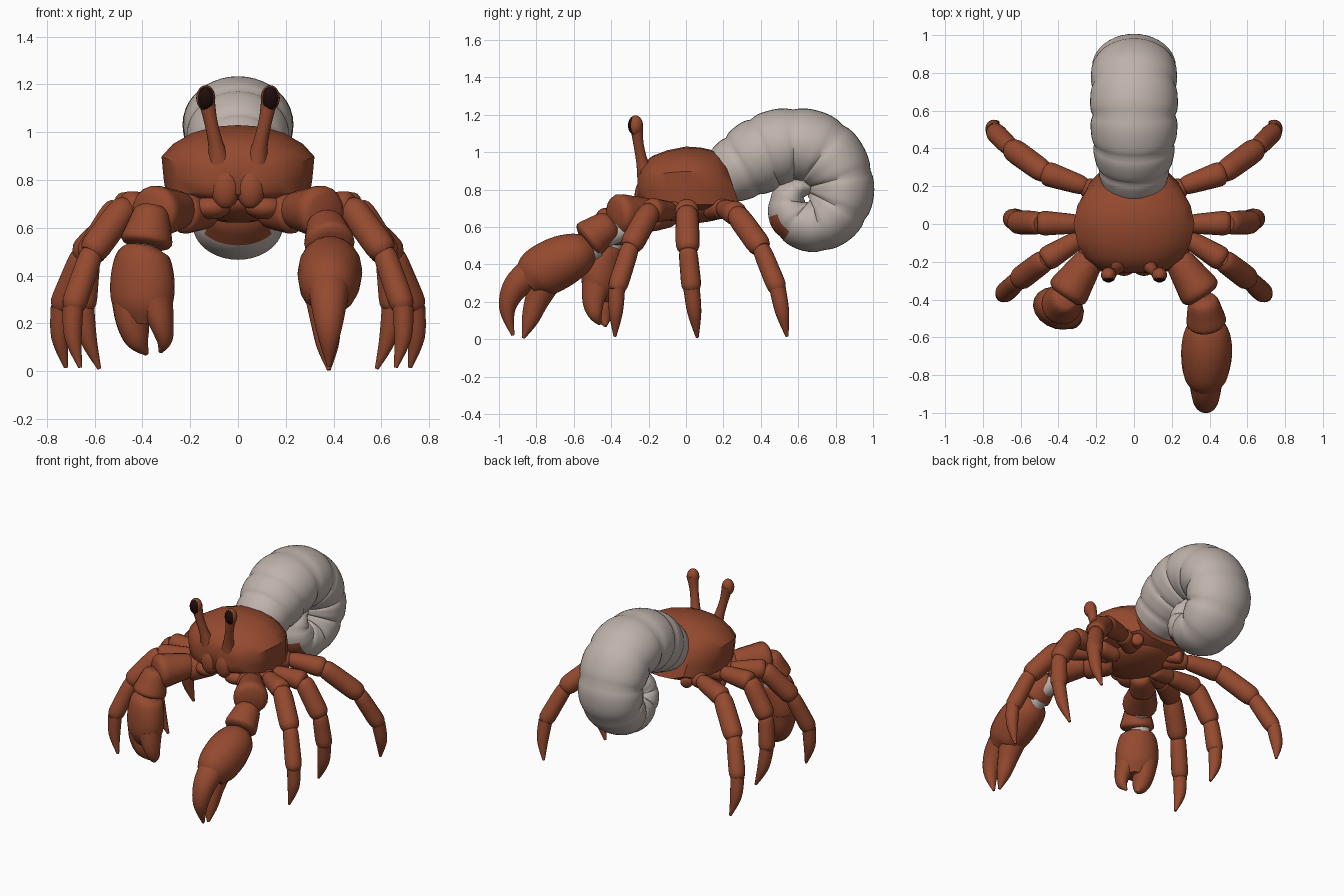
import bpy, bmesh, math
from mathutils import Vector

cube = bpy.data.objects.get("Cube")
if cube:
    bpy.data.objects.remove(cube, do_unlink=True)


def material(name, rgb):
    m = bpy.data.materials.new(name)
    m.use_nodes = True
    m.diffuse_color = (*rgb, 1)
    m.node_tree.nodes["Principled BSDF"].inputs["Base Color"].default_value = (*rgb, 1)
    return m


RED = material("rust red", (0.30, 0.068, 0.028))
GREY = material("warm grey", (0.52, 0.45, 0.41))
DARK = material("eye black", (0.012, 0.004, 0.003))
X, Y = Vector((1, 0, 0)), Vector((0, 1, 0))
TWIST = Vector((1, -0.4, 0)).normalized()


def skin(name, rings, mats, angle=50):
    """Join matching closed rings into one capped, smooth mesh."""
    bm = bmesh.new()
    loops = [[bm.verts.new(v) for v in ring] for ring in rings]
    n = len(loops[0])
    for a, b in zip(loops, loops[1:]):
        for i in range(n):
            j = (i + 1) % n
            bm.faces.new((a[i], a[j], b[j], b[i]))
    bm.faces.new(loops[0])
    bm.faces.new(loops[-1])
    bmesh.ops.recalc_face_normals(bm, faces=bm.faces)
    me = bpy.data.meshes.new(name)
    bm.to_mesh(me)
    bm.free()
    for m in mats:
        me.materials.append(m)
    ob = bpy.data.objects.new(name, me)
    bpy.context.collection.objects.link(ob)
    bpy.ops.object.select_all(action="DESELECT")
    ob.select_set(True)
    bpy.context.view_layer.objects.active = ob
    bpy.ops.object.shade_smooth_by_angle(angle=math.radians(angle))
    return ob


def tube(name, pts, mats=(RED,), ref=X, steps=5, sides=18, groove=0.0, side=1):
    """Curved tube through (x, y, z, radius[, radius along ref]) points."""
    pts = [(side * p[0], *p[1:], p[3])[:5] for p in pts]
    path = []
    for i in range(len(pts) - 1):
        p0, p1, p2 = pts[max(i - 1, 0)], pts[i], pts[i + 1]
        p3 = pts[min(i + 2, len(pts) - 1)]
        for k in range(steps + (i == len(pts) - 2)):
            t = k / steps
            q = [0.5 * (2 * b + (c - a) * t + (2 * a - 5 * b + 4 * c - d) * t * t
                        + (3 * b - a - 3 * c + d) * t ** 3)
                 for a, b, c, d in zip(p0, p1, p2, p3)]
            dip = 1 - groove * (1 - math.sin(math.pi * t)) ** 2
            path.append((Vector(q[:3]), max(q[3] * dip, 0.004), max(q[4] * dip, 0.004)))
    rings = []
    for i, (c, r, w) in enumerate(path):
        tan = (path[min(i + 1, len(path) - 1)][0] - path[max(i - 1, 0)][0]).normalized()
        u = tan.cross(ref).normalized()
        v = u.cross(tan)
        angles = [2 * math.pi * k / sides for k in range(sides)]
        rings.append([c + v * w * math.cos(a) + u * r * math.sin(a) for a in angles])
    return skin(name, rings, mats)


def blob(name, centre, size, mats=(RED,)):
    """Ellipsoid made from stacked rings."""
    c, rings = Vector(centre), []
    for i in range(1, 14):
        a = math.pi * i / 14
        rings.append([c + Vector((size[0] * math.sin(a) * math.cos(b),
                                  size[1] * math.sin(a) * math.sin(b),
                                  size[2] * math.cos(a)))
                      for b in (2 * math.pi * k / 20 for k in range(20))])
    return skin(name, rings, mats)


def segment(name, a, b, r0, r1, ref=X, side=1):
    """Armoured limb segment, flared towards its far end."""
    a, b = Vector(a), Vector(b)
    shape = ((-0.05, r0 * 0.7), (0.1, r0), (0.55, (r0 + r1) * 0.52), (0.92, r1), (1.05, r1 * 0.7))
    tube(name, [(*a.lerp(b, t), r) for t, r in shape], ref=ref, steps=3, side=side)


# Carapace: angular half profile swept from snout to sloping back edge
half = [(0, 1), (0.3, 0.98), (0.6, 0.9), (0.85, 0.76), (1, 0.6), (0.97, 0.3), (0.93, 0.06), (0.5, -0.06), (0, -0.08)]
profile = half + [(-x, z) for x, z in half[-2:0:-1]]
stations = [(-0.26, 0.09, 0.88, 0.75), (-0.24, 0.18, 0.93, 0.74), (-0.18, 0.26, 0.98, 0.72),
            (-0.1, 0.3, 1.01, 0.71), (0, 0.32, 1.03, 0.7), (0.1, 0.3, 1.025, 0.7),
            (0.18, 0.25, 1.01, 0.7), (0.23, 0.19, 0.99, 0.72)]
rings = []
for y, w, top, low in stations:
    ring = []
    for px, pz in profile:
        z = low + pz * (top - low)
        ring.append((px * w, y + max(y, 0) * 1.5 * (0.88 - z), z))
    rings.append(ring)
skin("carapace", rings, (RED,), 40)
blob("belly", (0, 0.02, 0.71), (0.2, 0.24, 0.09))

# Coiled abdomen, with a red plate where the coil turns under the body
coil = [(0, 0.19, 0.86, 0.15, 0.16), (0, 0.3, 0.925, 0.185, 0.195), (0, 0.425, 0.995, 0.208, 0.222),
        (0, 0.575, 1.04, 0.2, 0.232), (0, 0.73, 0.995, 0.197, 0.23), (0, 0.825, 0.86, 0.178, 0.225),
        (0, 0.81, 0.71, 0.172, 0.215), (0, 0.705, 0.615, 0.152, 0.195), (0, 0.585, 0.65, 0.138, 0.175),
        (0, 0.55, 0.74, 0.105, 0.15), (0, 0.6, 0.805, 0.07, 0.12), (0, 0.665, 0.81, 0.035, 0.08)]
shell = tube("coiled_abdomen", coil, (GREY, RED), steps=8, sides=40, groove=0.06)
for f in shell.data.polygons:
    dy, dz = f.center.y - 0.68, f.center.z - 0.78
    turn = math.degrees(math.atan2(dz, dy)) % 360
    if 211 < turn < 238 and math.hypot(dy, dz) > 0.19 and abs(f.center.x) < 0.135:
        f.material_index = 1

# Walking legs: hip, thigh, knee, shin and pointed foot
legs = {
    "front_leg": [(0.17, -0.03, 0.69), (0.29, -0.08, 0.685), (0.47, -0.19, 0.69), (0.61, -0.295, 0.5),
                  (0.69, -0.37, 0.27), (0.66, -0.38, 0.015)],
    "middle_leg": [(0.15, 0.01, 0.68), (0.29, 0.0, 0.69), (0.5, 0.005, 0.685), (0.625, 0.01, 0.48),
                   (0.645, 0.03, 0.27), (0.58, 0.06, 0.01)],
    "back_leg": [(0.13, 0.13, 0.69), (0.26, 0.2, 0.7), (0.47, 0.27, 0.67), (0.65, 0.4, 0.49),
                 (0.74, 0.49, 0.27), (0.72, 0.54, 0.015)],
}
sizes = [(0.053, 0.053), (0.05, 0.064), (0.06, 0.062), (0.049, 0.052)]
for side, word in ((1, "left"), (-1, "right")):
    for leg, p in legs.items():
        for part, a, b, (r0, r1) in zip(("hip", "thigh", "knee", "shin"), p, p[1:], sizes):
            segment(f"{word}_{leg}_{part}", a, b, r0, r1, Y, side)
        a, b = Vector(p[4]), Vector(p[5])
        mid = a.lerp(b, 0.5) + Vector((0.015, 0, 0))
        tube(f"{word}_{leg}_foot", [(*a, 0.044), (*mid, 0.037), (*b, 0.008)], ref=Y, side=side)

    # Small folded rear limb
    segment(f"{word}_rear_limb", (0.12, 0.16, 0.7), (0.18, 0.25, 0.68), 0.035, 0.04, X, side)

    # Eye stalk with a dark front on the eye
    tube(f"{word}_eye_stalk", [(0.08, -0.215, 0.88, 0.048), (0.093, -0.235, 0.95, 0.032),
                               (0.115, -0.255, 1.05, 0.028), (0.135, -0.265, 1.15, 0.037)], side=side)
    eye = blob(f"{word}_eye", (side * 0.135, -0.27, 1.143), (0.04, 0.04, 0.054), (RED, DARK))
    for f in eye.data.polygons:
        if f.normal.y < -0.5:
            f.material_index = 1

    # Mouthparts
    blob(f"{word}_mouth_plate", (side * 0.053, -0.23, 0.765), (0.06, 0.045, 0.085))
    blob(f"{word}_jaw", (side * 0.11, -0.18, 0.685), (0.08, 0.07, 0.05))
    blob(f"{word}_cheek", (side * 0.12, -0.2, 0.8), (0.08, 0.045, 0.07))

    # Claw arm
    segment(f"{word}_arm_hip", (0.12, -0.08, 0.67), (0.24, -0.2, 0.66), 0.07, 0.085, X, side)
    segment(f"{word}_arm_upper", (0.23, -0.18, 0.675), (0.36, -0.375, 0.665), 0.078, 0.11, X, side)

# Left claw reaches forward
segment("left_wrist", (0.365, -0.4, 0.62), (0.385, -0.53, 0.525), 0.08, 0.105)
tube("left_elbow_joint", [(0.34, -0.33, 0.585, 0.055), (0.375, -0.44, 0.54, 0.055)], (GREY,))
tube("left_wrist_joint", [(0.385, -0.47, 0.495, 0.055), (0.385, -0.56, 0.45, 0.065)], (GREY,))
tube("left_palm", [(0.385, -0.5, 0.49, 0.06), (0.385, -0.56, 0.465, 0.11, 0.115),
                   (0.385, -0.67, 0.415, 0.14, 0.135), (0.38, -0.79, 0.35, 0.135, 0.12),
                   (0.38, -0.85, 0.3, 0.085, 0.08)])
tube("left_upper_finger", [(0.38, -0.81, 0.37, 0.085, 0.09), (0.38, -0.91, 0.28, 0.072, 0.075),
                           (0.38, -0.955, 0.16, 0.044, 0.05), (0.38, -0.925, 0.02, 0.008)])
tube("left_lower_finger", [(0.37, -0.75, 0.31, 0.085, 0.09), (0.37, -0.8, 0.2, 0.065, 0.065),
                           (0.375, -0.835, 0.1, 0.045, 0.045), (0.38, -0.87, 0.005, 0.008)])

# Right claw hangs down, turned slightly inwards
segment("right_wrist", (-0.36, -0.395, 0.68), (-0.385, -0.43, 0.53), 0.075, 0.108)
tube("right_elbow_joint", [(-0.34, -0.34, 0.6, 0.05), (-0.375, -0.4, 0.57, 0.05)], (GREY,))
tube("right_wrist_joint", [(-0.385, -0.4, 0.55, 0.06), (-0.395, -0.41, 0.46, 0.07)], (GREY,))
tube("right_palm", [(-0.395, -0.43, 0.52, 0.07), (-0.4, -0.435, 0.48, 0.1, 0.115),
                    (-0.4, -0.445, 0.38, 0.108, 0.138), (-0.4, -0.45, 0.28, 0.1, 0.13),
                    (-0.4, -0.45, 0.2, 0.06, 0.08)], ref=TWIST)
tube("right_outer_finger", [(-0.44, -0.43, 0.3, 0.09, 0.09), (-0.44, -0.435, 0.21, 0.08, 0.07),
                            (-0.42, -0.44, 0.13, 0.052, 0.05), (-0.38, -0.43, 0.07, 0.008)], ref=TWIST)
tube("right_inner_finger", [(-0.345, -0.48, 0.29, 0.08, 0.075), (-0.32, -0.495, 0.2, 0.06, 0.05),
                            (-0.308, -0.485, 0.13, 0.038, 0.033), (-0.325, -0.46, 0.08, 0.008)], ref=TWIST)
